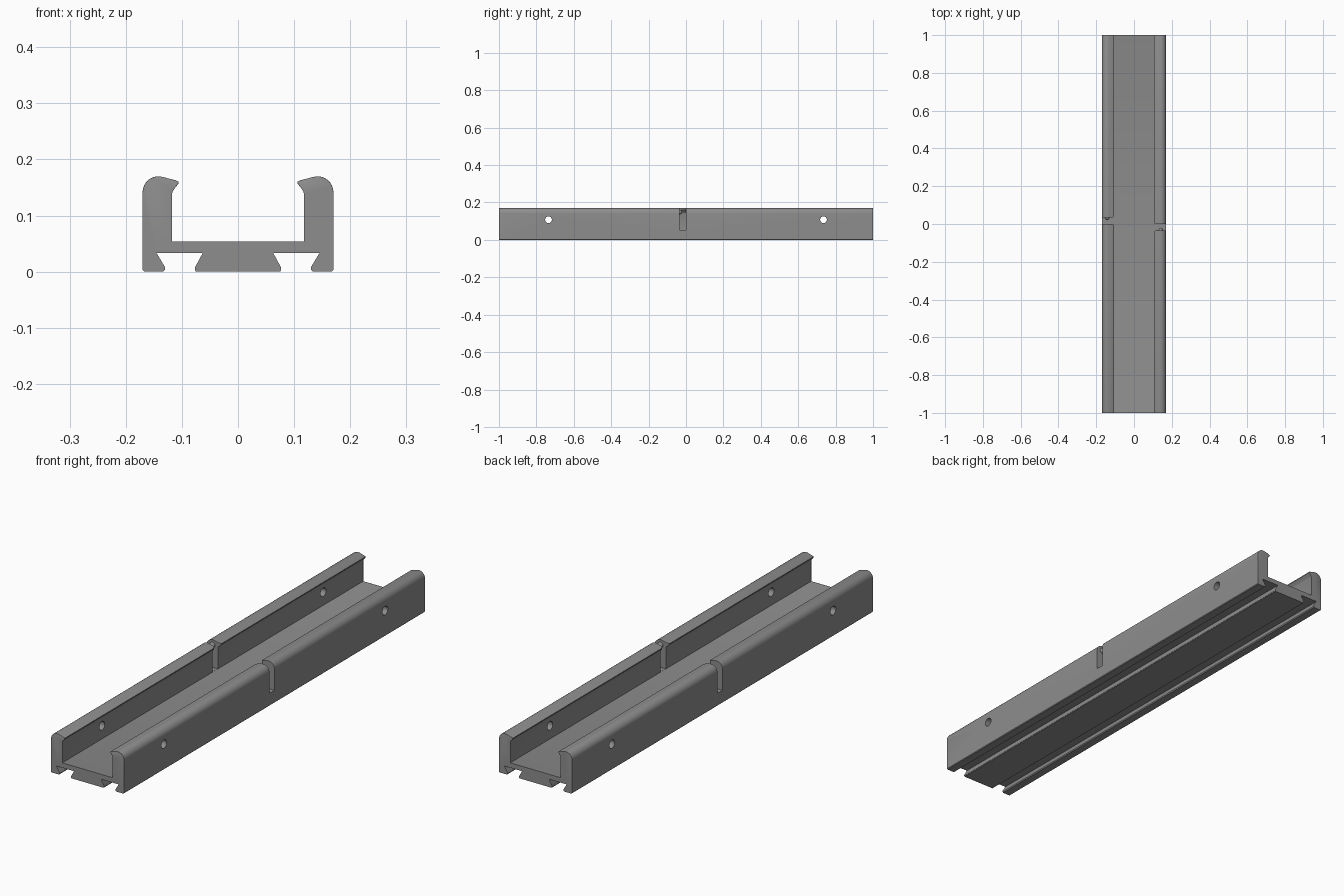
import bpy, bmesh, math
from mathutils import Matrix

if "Cube" in bpy.data.objects:
    bpy.data.objects.remove(bpy.data.objects["Cube"])

grey = bpy.data.materials.new("mid grey")
grey.diffuse_color = (0.27, 0.27, 0.27, 1)
grey.use_nodes = True
grey.node_tree.nodes["Principled BSDF"].inputs["Base Color"].default_value = grey.diffuse_color


def prism(name, pts, axis, lo, hi, end_bevel=None):
    """Extrude a 2D outline: axis 'Y' takes (x, z) points, axis 'Z' takes (x, y)."""
    bm = bmesh.new()
    place = (lambda a, b, t: (a, t, b)) if axis == 'Y' else (lambda a, b, t: (a, b, t))
    rings = [[bm.verts.new(place(a, b, t)) for a, b in pts] for t in (lo, hi)]
    n = len(pts)
    for i in range(n):
        j = (i + 1) % n
        bm.faces.new((rings[0][i], rings[0][j], rings[1][j], rings[1][i]))
    bm.faces.new(rings[0])
    bm.faces.new(rings[1])
    if end_bevel:
        edges = [e for e in bm.edges if abs(e.verts[0].co.y - e.verts[1].co.y) < 1e-6
                 and end_bevel(*[v.co for v in e.verts])]
        bmesh.ops.bevel(bm, geom=edges, offset=0.004, segments=3, profile=0.5,
                        affect='EDGES', clamp_overlap=True)
    bmesh.ops.recalc_face_normals(bm, faces=bm.faces[:])
    me = bpy.data.meshes.new(name)
    bm.to_mesh(me)
    bm.free()
    ob = bpy.data.objects.new(name, me)
    bpy.context.collection.objects.link(ob)
    me.materials.append(grey)
    return ob


def cut(target, cutter):
    cutter.hide_render = True
    cutter.hide_viewport = True
    m = target.modifiers.new(cutter.name, 'BOOLEAN')
    m.operation, m.solver, m.object = 'DIFFERENCE', 'EXACT', cutter


# Half section, from the bottom centre round the wall to the floor
half = [(0.075, 0), (0.077, 0.003), (0.077, 0.007), (0.063, 0.033),
        (0.145, 0.033), (0.130, 0.008), (0.130, 0.004), (0.133, 0),
        (0.167, 0), (0.170, 0.003)]
for k in range(10):  # rounded wall top
    a = math.radians(k * 107 / 9)
    half.append((0.142 + 0.028 * math.cos(a), 0.142 + 0.028 * math.sin(a)))
half += [(0.110, 0.1625), (0.106, 0.160), (0.106, 0.157), (0.116, 0.145),
         (0.118, 0.140), (0.118, 0.053)]
outline = half + [(-x, z) for x, z in reversed(half)]

# Channel rail with softened wall and floor ends
rail = prism("channel_rail", outline, 'Y', -1, 1,
             lambda a, b: min(a.z, b.z) > 0.05)

# One slot per wall; the second is the first turned half a revolution
slot = [(0.20, -0.034), (0.118, -0.034)]
for k in range(1, 6):
    a = math.radians(k * 18)
    slot.append((0.118 - 0.014 * math.sin(a), -0.034 - 0.014 * (1 - math.cos(a))))
centre = -0.017
slot += [(x, 2 * centre - y) for x, y in reversed(slot)]
for side, s in (("right", 1), ("left", -1)):
    cutter = prism(side + "_slot_cutter", [(s * x, s * y) for x, y in slot],
                   'Z', 0.0535, 0.25)
    cut(rail, cutter)

# Cross holes through both walls
for label, y in (("front", -0.735), ("back", 0.735)):
    ring = [(0.018 * math.cos(i * math.pi / 12), y + 0.018 * math.sin(i * math.pi / 12))
            for i in range(24)]
    drill = prism(label + "_hole_cutter", ring, 'Z', -0.3, 0.3)
    drill.data.transform(Matrix.Translation((0, 0, 0.108)) @ Matrix.Rotation(math.pi / 2, 4, 'Y'))
    cut(rail, drill)

# Bake the cuts, then smooth the curved parts
bpy.context.view_layer.update()
baked = bpy.data.meshes.new_from_object(
    rail.evaluated_get(bpy.context.evaluated_depsgraph_get()))
rail.modifiers.clear()
rail.data = baked
for ob in list(bpy.data.objects):
    if ob.name.endswith("_cutter"):
        bpy.data.objects.remove(ob)

# Small locating nubs inside the slots
for side, s in (("right", 1), ("left", -1)):
    bpy.ops.mesh.primitive_uv_sphere_add(segments=16, ring_count=10, radius=0.012,
                                         location=(s * 0.142, s * -0.033, 0.148))
    nub = bpy.context.object
    nub.name = side + "_slot_nub"
    nub.data.materials.append(grey)

bpy.ops.object.select_all(action='SELECT')
bpy.context.view_layer.objects.active = rail
bpy.ops.object.shade_smooth_by_angle(angle=math.radians(30))
